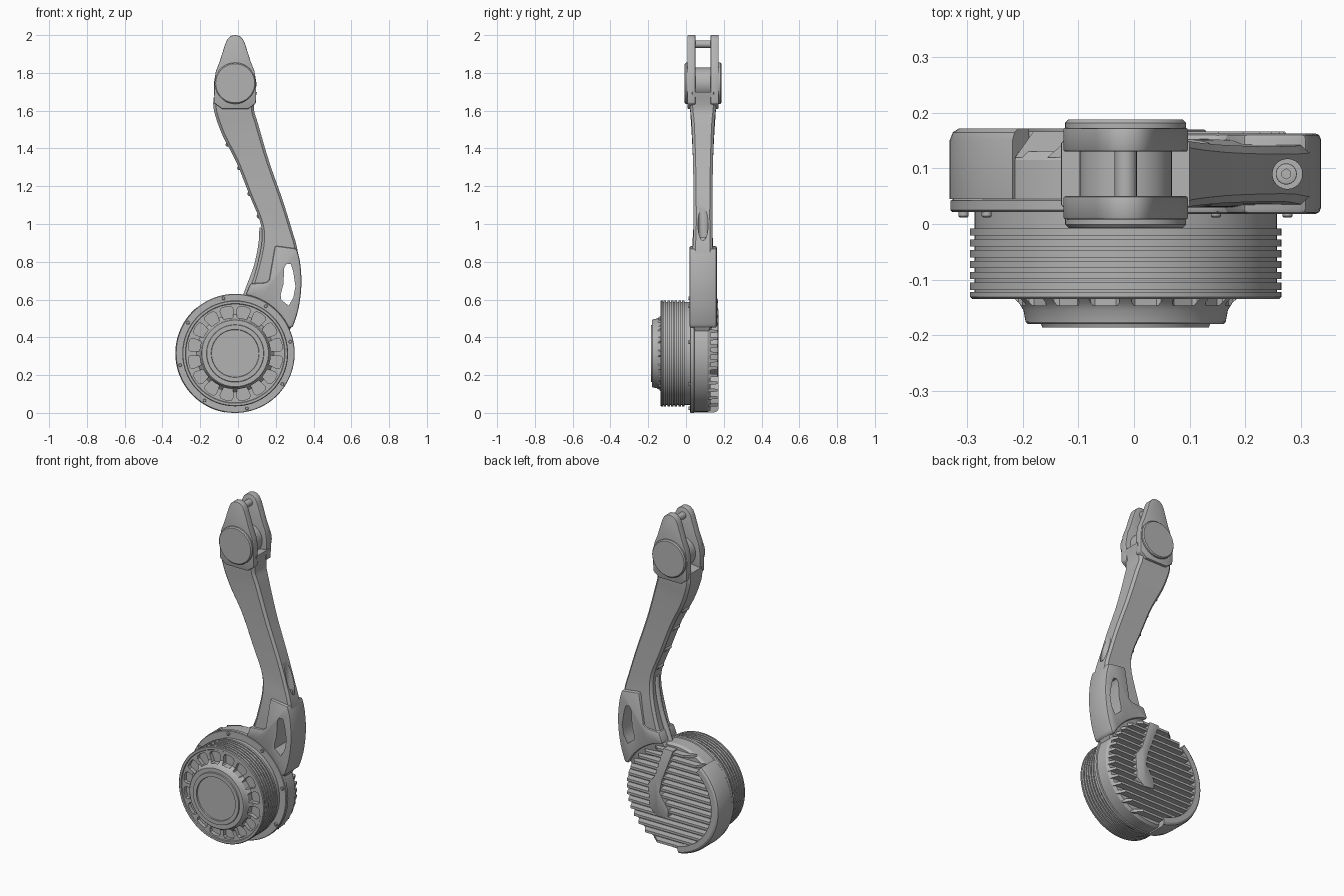
import bpy, bmesh, math
from mathutils import Vector

if "Cube" in bpy.data.objects:
    bpy.data.objects.remove(bpy.data.objects["Cube"])

CX, CZ = -0.015, 0.315      # wheel axis
PX, PZ = -0.015, 1.745      # upper pivot axis

grey = bpy.data.materials.new("grey metal")
grey.use_nodes = True
grey.diffuse_color = (0.45, 0.45, 0.45, 1)
grey.node_tree.nodes["Principled BSDF"].inputs["Base Color"].default_value = (0.45, 0.45, 0.45, 1)


def finish(name, bm, bevel=0, cutters=(), angle=32):
    """Turn a bmesh into a shaded object, with optional bevel and cuts."""
    bmesh.ops.recalc_face_normals(bm, faces=bm.faces[:])
    me = bpy.data.meshes.new(name)
    bm.to_mesh(me)
    bm.free()
    me.materials.append(grey)
    ob = bpy.data.objects.new(name, me)
    bpy.context.collection.objects.link(ob)
    if bevel:
        m = ob.modifiers.new("bevel", 'BEVEL')
        m.width, m.segments, m.limit_method = bevel, 2, 'ANGLE'
        m.angle_limit = math.radians(40)
    for c in cutters:
        m = ob.modifiers.new("cut", 'BOOLEAN')
        m.operation, m.solver, m.object = 'DIFFERENCE', 'EXACT', c
    if ob.modifiers:
        deps = bpy.context.evaluated_depsgraph_get()
        ob.data = bpy.data.meshes.new_from_object(ob.evaluated_get(deps))
        ob.modifiers.clear()
    bpy.ops.object.select_all(action='DESELECT')
    ob.select_set(True)
    bpy.context.view_layer.objects.active = ob
    bpy.ops.object.shade_smooth_by_angle(angle=math.radians(angle))
    return ob


def add_prism(bm, pts, y0, y1):
    f = bm.faces.new([bm.verts.new((x, y0, z)) for x, z in pts])
    ext = bmesh.ops.extrude_face_region(bm, geom=[f], use_keep_orig=True)
    top = [g for g in ext["geom"] if isinstance(g, bmesh.types.BMVert)]
    bmesh.ops.translate(bm, verts=top, vec=(0, y1 - y0, 0))


def prism(name, pts, y0, y1, bevel=0, cutters=()):
    bm = bmesh.new()
    add_prism(bm, pts, y0, y1)
    return finish(name, bm, bevel, cutters)


def lathe(name, prof, cx=CX, cz=CZ, seg=96, cutters=()):
    """Spin a (radius, y) profile about an axis parallel to y."""
    bm = bmesh.new()
    vs = [bm.verts.new((cx + r, y, cz)) for r, y in prof]
    es = [bm.edges.new(p) for p in zip(vs, vs[1:])]
    bmesh.ops.spin(bm, geom=vs + es, cent=(cx, 0, cz), axis=(0, 1, 0),
                   angle=2 * math.pi, steps=seg, use_merge=True)
    bmesh.ops.remove_doubles(bm, verts=bm.verts[:], dist=1e-5)
    return finish(name, bm, 0, cutters)


def rod(name, r, y0, y1, x, z, seg=24, c=0.003):
    return lathe(name, [(0, y0), (r - c, y0), (r, y0 + c), (r, y1 - c), (r - c, y1), (0, y1)], x, z, seg)


def polar(r, deg, cx=CX, cz=CZ):
    a = math.radians(deg)
    return (cx + r * math.cos(a), cz + r * math.sin(a))


def smooth_path(pts, n=5):
    """Catmull-Rom interpolation through tuples of any size."""
    pts = [Vector(p) for p in pts]
    ext = [pts[0]] + pts + [pts[-1]]
    out = []
    for a, b, c, d in zip(ext, ext[1:], ext[2:], ext[3:]):
        for k in range(n):
            t = k / n
            out.append(0.5 * (2 * b + (c - a) * t + (2 * a - 5 * b + 4 * c - d) * t * t
                              + (3 * b - a - 3 * c + d) * t ** 3))
    return out + [pts[-1]]


# Cutters: slot through the bracket and pocket for the side bolt
slot = prism("slot_cutter", [(.245, .77), (.258, .79), (.28, .788), (.292, .75), (.304, .67),
                             (.293, .61), (.268, .567), (.228, .6), (.226, .625), (.24, .68)], -.1, .3)
bm = bmesh.new()
bmesh.ops.create_cone(bm, cap_ends=True, segments=24, radius1=.027, radius2=.027, depth=.25)
bmesh.ops.translate(bm, verts=bm.verts[:], vec=(.276, .09, 1.025))
pocket = finish("pocket_cutter", bm)

# Curved arm: loft of chamfered sections (left x, z, right x, z, front y, back y)
stations = smooth_path([
    (-.13, 1.67, .1, 1.70, .02, .16), (-.127, 1.6, .085, 1.61, .022, .158),
    (-.085, 1.476, .106, 1.53, .03, .15), (-.01, 1.33, .165, 1.33, .037, .143),
    (.058, 1.16, .235, 1.13, .04, .14), (.116, 1.016, .285, .97, .04, .14),
    (.127, .92, .315, .86, .035, .142), (.106, .8, .331, .7, .03, .15),
    (.063, .66, .3, .5, .03, .15), (0, .56, .25, .4, .035, .12)])
bm = bmesh.new()
rings = []
for s in stations:
    lo, hi = Vector((s[0], 0, s[1])), Vector((s[2], 0, s[3]))
    c, w = .014, (hi - lo).length
    sec = [(0, s[4] + c), (c / w, s[4]), (1 - c / w, s[4]), (1, s[4] + c),
           (1, s[5] - c), (1 - c / w, s[5]), (c / w, s[5]), (0, s[5] - c)]
    rings.append([bm.verts.new(lo.lerp(hi, t) + Vector((0, y, 0))) for t, y in sec])
for a, b in zip(rings, rings[1:]):
    for i in range(8):
        j = (i + 1) % 8
        bm.faces.new((a[i], a[j], b[j], b[i]))
bm.faces.new(rings[0])
bm.faces.new(rings[-1])
finish("curved_arm", bm, 0, (slot, pocket))

# Lower bracket that wraps the arm foot and hugs the housing
outer = [tuple(p) for p in smooth_path([(.31, .87), (.328, .8), (.336, .68), (.32, .55), (.29, .455)], 3)]
hug = [polar(.314, d) for d in range(25, 81, 5)]
prism("arm_bracket", [(.196, .885)] + outer + hug + [(.065, .685), (.15, .69), (.165, .705)],
      .018, .163, .01, (slot, pocket))

# Side bolt with a hex socket
bm = bmesh.new()
bmesh.ops.create_cone(bm, cap_ends=True, segments=6, radius1=.009, radius2=.009, depth=.03)
bmesh.ops.translate(bm, verts=bm.verts[:], vec=(.274, .09, .934))
socket = finish("socket_cutter", bm)
bm = bmesh.new()
bmesh.ops.create_cone(bm, cap_ends=True, segments=24, radius1=.019, radius2=.019, depth=.03)
bmesh.ops.translate(bm, verts=bm.verts[:], vec=(.274, .09, .913))
finish("side_bolt", bm, .002, (socket,))

# Fork plates, pivot discs, pivot core and tip pin
side = [(.11, 1.64), (.112, 1.75), (.102, 1.81), (.082, 1.86), (.052, 1.955), (.04, 1.98), (.022, 1.996)]
plate = ([(PX + x, z) for x, z in [(.07, 1.61)] + side] + [(PX, 2.0)]
         + [(PX - x, z) for x, z in reversed([(.07, 1.61)] + side)])
for name, y0, y1, d0, d1 in (("front", .008, .05, -.007, .02), ("back", .13, .173, .16, .188)):
    prism(name + "_fork_plate", plate, y0, y1, .004)
    rod(name + "_pivot_disc", .109, d0, d1, PX, PZ, 64, .006)
rod("pivot_core", .083, .04, .14, PX, PZ, 48)
rod("tip_pin", .02, .03, .15, PX, 1.952)

# Cable clips on the inner edge of the arm, and the cable at its foot
for i in (12, 16, 20, 24):
    s = stations[i]
    rod("cable_clip", .012, .06, .12, s[0] + .003, s[1], 12)
cu = bpy.data.curves.new("cable", 'CURVE')
cu.dimensions, cu.bevel_depth, cu.bevel_resolution, cu.use_fill_caps = '3D', .016, 3, True
path = smooth_path([(.128, .09, .98), (.124, .09, .9), (.1, .09, .78), (.056, .09, .66), (.03, .09, .59)])
sp = cu.splines.new('POLY')
sp.points.add(len(path) - 1)
for p, co in zip(sp.points, path):
    p.co = (*co, 1)
cu.materials.append(grey)
bpy.context.collection.objects.link(bpy.data.objects.new("cable", cu))

# Drum with ribs, front face windows and stepped hub
bm = bmesh.new()
for k in range(16):
    mid = (k + .5) * 22.5
    pts = [polar(r, mid + a) for r, a in ((.186, -6), (.193, -8), (.235, -8.6), (.249, -6.5), (.252, 0),
                                          (.249, 6.5), (.235, 8.6), (.193, 8), (.186, 6))]
    add_prism(bm, pts, -.147, -.108)
windows = finish("window_cutter", bm)
prof = [(0, .03), (.272, .03)]
for k in range(6):
    y = -.008 - k * .0195
    prof += [(.272, y), (.28, y), (.28, y - .013), (.272, y - .013)]
prof += [(.272, -.122), (.28, -.122), (.28, -.131), (.276, -.135), (.264, -.135), (.261, -.13),
         (.205, -.13), (.192, -.142), (.184, -.155), (.18, -.176), (.176, -.18), (.152, -.18),
         (.15, -.186), (.127, -.186), (.125, -.179), (0, -.179)]
lathe("ribbed_drum", prof, seg=128, cutters=(windows,))

# Rear housing with small lugs round its front lip
lathe("housing", [(0, .022), (.312, .022), (.315, .025), (.315, .042), (.31, .045),
                  (.31, .115), (.3, .13), (0, .13)], seg=128)
for k in range(8):
    x, z = polar(.298, 12 + k * 45)
    rod("lip_lug", .009, .012, .03, x, z, 12, .002)

# Horizontal cooling fins on the back
bm = bmesh.new()
for k in range(-7, 8):
    dz = k * .039
    for v in bmesh.ops.create_cube(bm, size=2)["verts"]:
        back = v.co.y > 0
        half = math.sqrt((.287 if back else .307) ** 2 - dz ** 2)
        v.co = (CX + v.co.x * half, .166 if back else .12, CZ + dz + v.co.z * (.007 if back else .01))
finish("cooling_fins", bm)

# Raised channel and pad across the fins
prism("rear_channel", [(-.035, .605), (.03, .605), (.085, .43), (.13, .37), (.12, .23), (.07, .19),
                       (0, .2), (0, .25), (.055, .335), (.04, .41)], .125, .17, .004)

# Crescent cover on the right rim
bm = bmesh.new()
start = math.radians(130)
prof = [(.27, .172), (.3, .172), (.311, .165), (.317, .15), (.317, .045), (.29, .045), (.27, .12)]
vs = [bm.verts.new((CX + r * math.cos(start), y, CZ + r * math.sin(start))) for r, y in prof]
face = bm.faces.new(vs)
ret = bmesh.ops.spin(bm, geom=[face], cent=(CX, 0, CZ), axis=(0, -1, 0),
                     angle=math.radians(130), steps=40, use_duplicate=False)
finish("rim_cover", bm)

for c in (slot, pocket, socket, windows):
    bpy.data.objects.remove(c)
